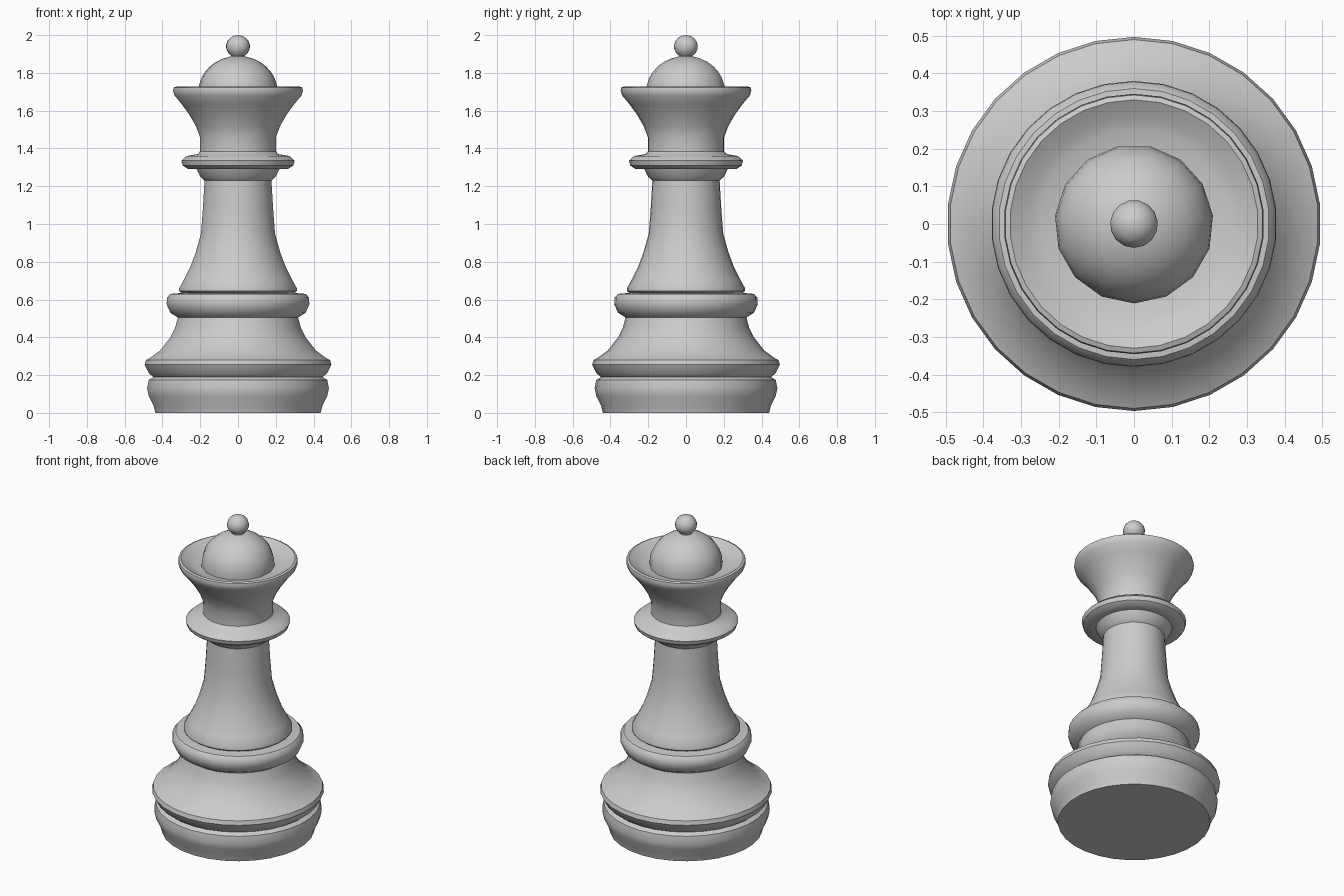
import bpy
import bmesh
from math import sin, cos, pi, radians

default = bpy.data.objects.get("Cube")
if default:
    bpy.data.objects.remove(default, do_unlink=True)

grey = bpy.data.materials.new("plain grey")
grey.use_nodes = True
colour = (0.6, 0.6, 0.6, 1)
grey.diffuse_color = colour
grey.node_tree.nodes["Principled BSDF"].inputs["Base Color"].default_value = colour


def lathe(name, profile, sides=30):
    """Turn a (radius, height) profile, listed bottom to top, around z."""
    bm = bmesh.new()
    rings = []
    for r, z in profile:
        angles = [2 * pi * i / sides - pi / 2 for i in range(sides)]
        rings.append([bm.verts.new((r * cos(a), r * sin(a), z)) for a in angles])
    for low, high in zip(rings, rings[1:]):
        for i in range(sides):
            j = (i + 1) % sides
            bm.faces.new((low[i], low[j], high[j], high[i]))
    # Weld the rings of zero radius into poles
    bmesh.ops.remove_doubles(bm, verts=bm.verts, dist=1e-5)
    mesh = bpy.data.meshes.new(name)
    bm.to_mesh(mesh)
    bm.free()
    mesh.materials.append(grey)
    obj = bpy.data.objects.new(name, mesh)
    bpy.context.collection.objects.link(obj)
    bpy.ops.object.select_all(action="DESELECT")
    obj.select_set(True)
    bpy.context.view_layer.objects.active = obj
    bpy.ops.object.shade_smooth_by_angle(angle=radians(40))
    return obj


def arc(radius, height, centre_z, start, end, steps):
    """Points on an elliptical arc, from start to end degrees of elevation."""
    angles = [radians(start + (end - start) * i / steps) for i in range(steps + 1)]
    return [(max(radius * cos(a), 0), centre_z + height * sin(a)) for a in angles]


# Foot with its closed underside
lathe("foot", [(0, 0), (0.44, 0), (0.45, 0.04), (0.475, 0.09), (0.484, 0.13),
               (0.475, 0.175), (0.45, 0.19)])

# Wide base ring sweeping up to the waist
lathe("base_skirt", [(0.45, 0.19), (0.475, 0.21), (0.497, 0.255), (0.49, 0.28),
                     (0.47, 0.29), (0.415, 0.33), (0.36, 0.4), (0.335, 0.45),
                     (0.32, 0.505)])

# Rounded bead around the waist
lathe("waist_bead", [(0.32, 0.505), (0.36, 0.53), (0.38, 0.575), (0.378, 0.61),
                     (0.36, 0.63), (0.3, 0.635)])

# Tapering stem, flaring again under the collar
lathe("stem", [(0.3, 0.635), (0.313, 0.645), (0.313, 0.66), (0.285, 0.71),
               (0.255, 0.77), (0.225, 0.85), (0.197, 0.95), (0.187, 1.08),
               (0.178, 1.23), (0.2, 1.25), (0.22, 1.29)])

# Thin collar
lathe("collar", [(0.22, 1.29), (0.265, 1.29), (0.295, 1.31), (0.302, 1.335),
                 (0.275, 1.36), (0.215, 1.37), (0.202, 1.385)])

# Flared crown with a shallow dish on top
lathe("crown", [(0.202, 1.385), (0.202, 1.46), (0.225, 1.52), (0.26, 1.58),
                (0.3, 1.635), (0.338, 1.68), (0.346, 1.705), (0.343, 1.722),
                (0.33, 1.727), (0.285, 1.7), (0.25, 1.687), (0.19, 1.68)])

# Dome with fewer sides
lathe("dome", [(0.211, 1.68)] + arc(0.211, 0.19, 1.7, 0, 90, 8), sides=15)

# Ball finial on a short neck
lathe("finial", [(0.04, 1.875), (0.033, 1.892)]
      + arc(0.064, 0.06, 1.94, -55, 90, 7), sides=15)
